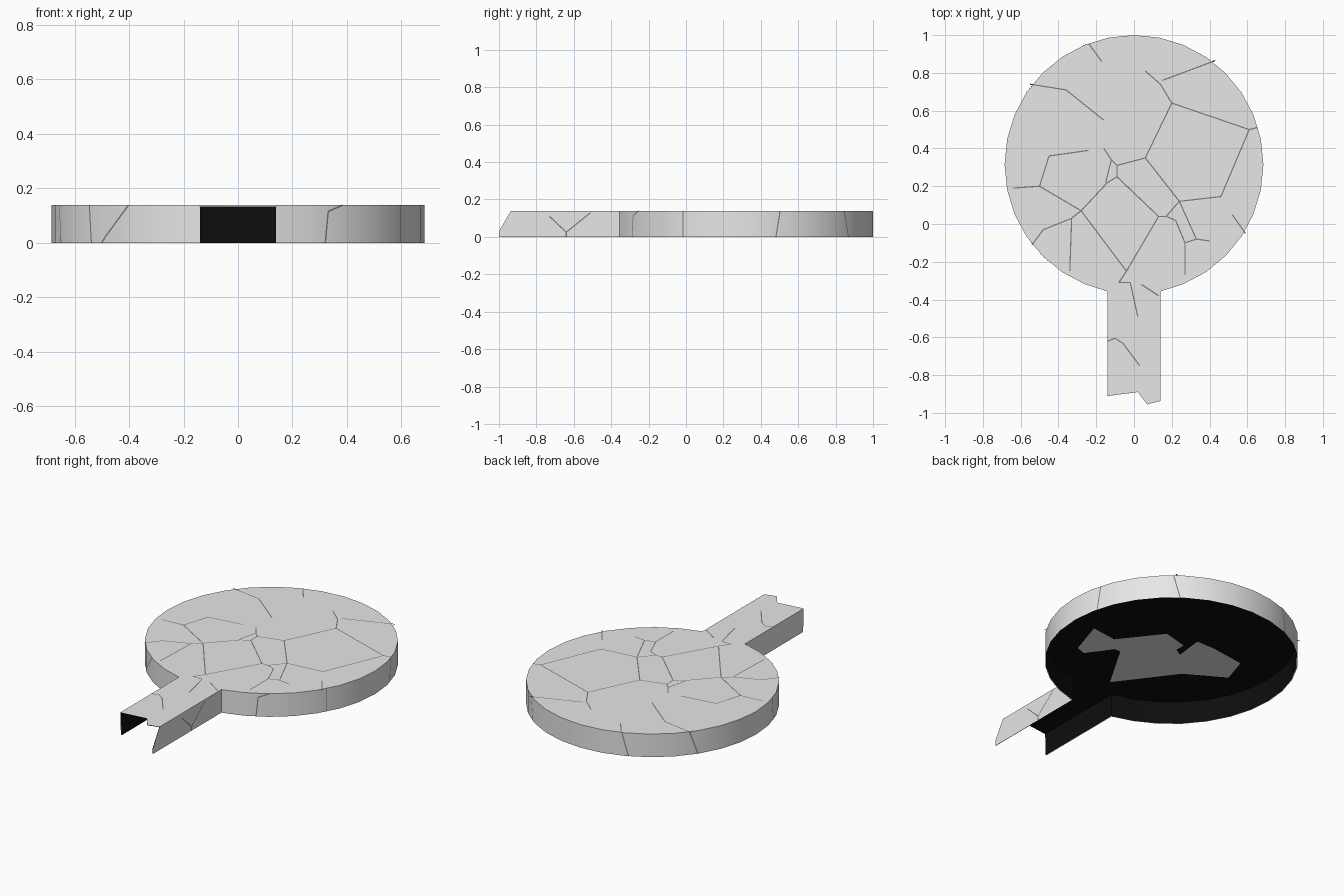
import bpy, bmesh, math
from mathutils import Vector

if "Cube" in bpy.data.objects:
    bpy.data.objects.remove(bpy.data.objects["Cube"])

H, R, CY, HW, SEG = 0.138, 0.685, 0.315, 0.14, 32
STEP = 2 * math.pi / SEG


def material(name, v):
    m = bpy.data.materials.new(name)
    m.diffuse_color = (v, v, v, 1)
    m.use_nodes = True
    m.node_tree.nodes["Principled BSDF"].inputs["Base Color"].default_value = m.diffuse_color
    return m


STONE = material("stone grey", 0.8)
DARK = material("hollow black", 0.004)
CRACK = material("crack grey", 0.2)


def make(name, verts, faces, mat, smooth=False):
    me = bpy.data.meshes.new(name)
    me.from_pydata([tuple(v) for v in verts], [], faces)
    me.materials.append(mat)
    ob = bpy.data.objects.new(name, me)
    bpy.context.collection.objects.link(ob)
    if smooth:
        bpy.ops.object.select_all(action='DESELECT')
        ob.select_set(True)
        bpy.context.view_layer.objects.active = ob
        bpy.ops.object.shade_smooth_by_angle(angle=math.radians(30))
    return ob


def shell(name, d, mat, flip):
    """Open-bottomed disc with handle; d shrinks it inwards."""
    r, w, z = R - d, HW - d, H - d
    # counter-clockwise rim, leaving out the vertex where the handle joins
    rim = [(r * math.cos(a), CY + r * math.sin(a))
           for a in (-math.pi / 2 + STEP * i for i in range(1, SEG))]
    rim[0], rim[-1] = (w, rim[0][1]), (-w, rim[-1][1])
    path = [(w, -0.937)] + rim + [(-w, -0.91)]
    low = list(path)
    low[0], low[-1] = (w, -1.0), (-w, -0.905)
    n = len(path)
    verts = [(x, y, z) for x, y in path] + [(x, y, 0) for x, y in low]
    # broken handle end
    verts += [(0.02, -0.89, z), (0.07, -0.955, z), (w, -1.0, 0.03)]
    faces = [list(range(n)) + [2 * n, 2 * n + 1]]
    faces += [[i, n + i, n + i + 1, i + 1] for i in range(1, n - 1)]
    faces.append([0, 2 * n + 2, n, n + 1, 1])
    if flip:
        faces = [f[::-1] for f in faces]
    return make(name, verts, faces, mat, True)


shell("stone_shell", 0, STONE, False)
shell("hollow_lining", 0.004, DARK, True)

# pale undersides of the central slabs
slabs = [
    [(-.28, .07), (-.04, -.25), (.13, .04), (-.09, .25), (-.14, .22)],
    [(-.5, .2), (-.28, .07), (-.14, .22), (-.12, .39), (-.24, .39), (-.45, .36)],
    [(-.09, .25), (.13, .04), (.17, .04), (.24, .12), (.06, .35), (-.09, .31)],
    [(.17, .04), (.27, -.1), (.33, -.08), (.4, .14), (.24, .12)],
]
for s in slabs:
    make("slab_underside", [(x, y, H - 0.007) for x, y in s],
         [list(range(len(s)))[::-1]], STONE)


def strips(name, lines, normal, width=0.006):
    """Thin flat strips along each line, lying on a surface."""
    verts, faces = [], []
    for line in lines:
        for a, b in zip(line, line[1:]):
            a, b = Vector(a), Vector(b)
            n = normal((a + b) / 2)
            s = n.cross(b - a).normalized() * width / 2
            k = len(verts)
            verts += [a - s, b - s, b + s, a + s]
            faces.append([k, k + 1, k + 2, k + 3])
    make(name, verts, faces, CRACK)


# cracks on the top
inner = [
    [(-.24, .39), (-.45, .36), (-.5, .2), (-.28, .07), (-.04, -.25), (.13, .04),
     (-.09, .25), (-.14, .22), (-.28, .07)],
    [(-.15, .22), (-.12, .34), (-.16, .4)],
    [(-.09, .25), (-.09, .31), (.06, .35), (.24, .12), (.17, .04), (.13, .04)],
    [(-.12, .34), (-.09, .31)], [(.24, .12), (.46, .145)],
    [(.17, .04), (.22, .02), (.27, -.1), (.27, -.27)],
    [(.24, .12), (.33, -.08), (.27, -.1)], [(.33, -.08), (.4, -.09)],
]
outer = [
    [(-.24, .955), (-.17, .86)], [(-.55, .74), (-.36, .71), (-.16, .55)],
    [(.06, .35), (.2, .64), (.14, .74), (.06, .81)],
    [(.2, .64), (.61, .5), (.65, .51)], [(.15, .76), (.43, .865)],
    [(.61, .5), (.46, .145)], [(-.54, -.11), (-.48, -.03), (-.33, .03), (-.28, .07)],
    [(-.33, .03), (-.34, -.25)], [(.52, .05), (.59, -.05)],
    [(-.04, -.25), (-.08, -.31), (-.02, -.31), (.02, -.49)],
    [(.04, -.32), (.13, -.38)], [(-.14, -.62), (-.1, -.605), (-.06, -.63), (.03, -.75)],
    [(-.64, .19), (-.5, .2)],
]
strips("top_cracks", [[(x, y, H + 0.001) for x, y in l] for l in inner + outer],
       lambda p: Vector((0, 0, 1)))


# cracks on the rim, given as (degrees, height)
def on_rim(deg, z):
    a = math.radians(deg)
    r = R * math.cos(STEP / 2) / math.cos(a % STEP - STEP / 2) + 0.0015
    return (r * math.cos(a), CY + r * math.sin(a), z)


def rim_line(a0, z0, a1, z1, n=6):
    return [on_rim(a0 + (a1 - a0) * i / n, z0 + (z1 - z0) * i / n) for i in range(n + 1)]


strips("rim_cracks", [rim_line(*c) for c in [
    (196, H, 198, 0), (217, H, 218, 0), (234, H, 223, 0), (299, .115, 298, 0),
    (304, H, 299, .115), (331, H, 331, 0), (16, H, 14, 0), (51, H, 54, 0),
    (111, H, 114, 0), (142, H, 146, 0)]],
    lambda p: Vector((p.x, p.y - CY, 0)).normalized())

# cracks on the handle's right side
X = HW + 0.001
strips("handle_cracks", [[(X, -.73, .11), (X, -.64, .025), (X, -.51, .13)],
                         [(X, -.64, .025), (X, -.64, 0)]],
       lambda p: Vector((1, 0, 0)))
